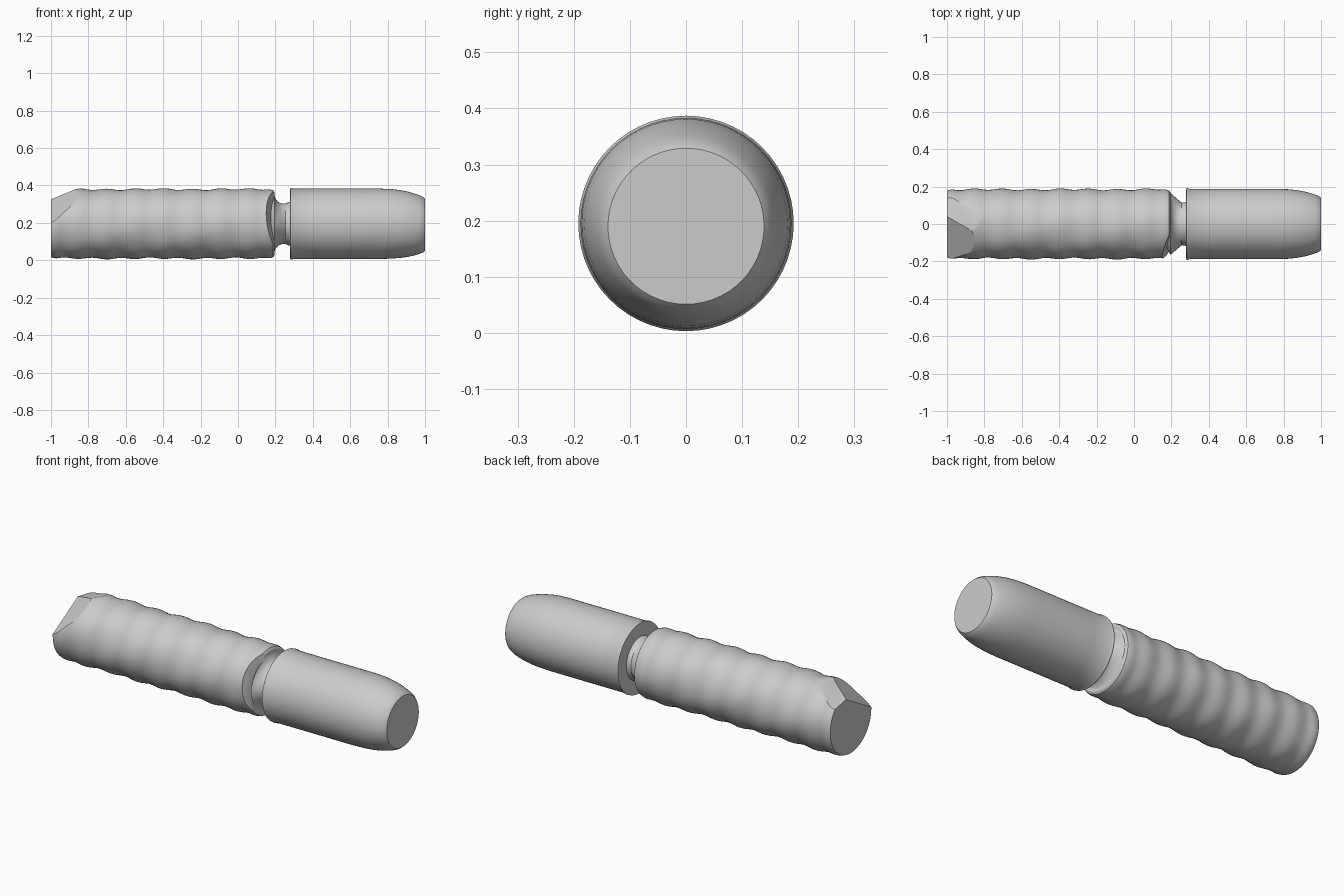
import bpy, bmesh, math
from mathutils import Vector

if "Cube" in bpy.data.objects:
    bpy.data.objects.remove(bpy.data.objects["Cube"])

CZ = 0.195   # height of the long axis
SEG = 56

grey = bpy.data.materials.new("plain grey")
grey.diffuse_color = (0.6, 0.6, 0.6, 1)
grey.use_nodes = True
grey.node_tree.nodes["Principled BSDF"].inputs["Base Color"].default_value = grey.diffuse_color


def lathe(name, profile, wobble=None):
    """Closed turned solid along x from (x, radius) pairs."""
    bm = bmesh.new()
    rings = []
    for x, r in profile:
        ring = []
        for i in range(SEG):
            a = 2 * math.pi * i / SEG
            rr = r + (wobble(x, a, r) if wobble else 0)
            ring.append(bm.verts.new((x, rr * math.cos(a), CZ + rr * math.sin(a))))
        rings.append(ring)
    for p, q in zip(rings, rings[1:]):
        for i in range(SEG):
            j = (i + 1) % SEG
            bm.faces.new((p[i], p[j], q[j], q[i]))
    bm.faces.new(rings[0])
    bm.faces.new(rings[-1])
    bmesh.ops.recalc_face_normals(bm, faces=bm.faces)
    return name, bm


def slice_off(bm, a, b, c, away):
    """Cut a flat facet through three points, removing the side holding 'away'."""
    a, b, c, away = map(Vector, (a, b, c, away))
    n = (b - a).cross(c - a).normalized()
    if n.dot(away - a) < 0:
        n = -n
    geom = bm.verts[:] + bm.edges[:] + bm.faces[:]
    cut = bmesh.ops.bisect_plane(bm, geom=geom, plane_co=a, plane_no=n, clear_outer=True)
    edges = [e for e in cut["geom_cut"] if isinstance(e, bmesh.types.BMEdge)]
    bmesh.ops.holes_fill(bm, edges=edges, sides=0)


def finish(name, bm):
    bmesh.ops.recalc_face_normals(bm, faces=bm.faces)
    me = bpy.data.meshes.new(name)
    bm.to_mesh(me)
    bm.free()
    me.materials.append(grey)
    ob = bpy.data.objects.new(name, me)
    bpy.context.collection.objects.link(ob)
    bpy.context.view_layer.objects.active = ob
    ob.select_set(True)
    bpy.ops.object.shade_smooth_by_angle(angle=math.radians(30))
    ob.select_set(False)


# Rippled shank with soft rings
def ripple(x, a, r):
    fade = max(0, min(1, (0.17 - x) / 0.05, (x + 1) / 0.06))
    ring = math.cos(2 * math.pi * (x + 0.09) / 0.153)
    return fade * (0.004 * ring + 0.0015 * math.sin(5 * a + 14 * x))


profile = [(-1, 0.178), (-0.99, 0.182)]
profile += [(-0.97 + 0.0175 * i, 0.185) for i in range(65)]
profile += [(0.17, 0.184), (0.188, 0.179), (0.195, 0.168)]
name, shank = lathe("shank", profile, ripple)

# Two chipped facets at the tail, meeting at a ridge
tip, ridge = (-0.86, -0.04, 0.383), (-1, 0.04, 0.326)
slice_off(shank, tip, ridge, (-1, -0.18, 0.20), (-1, -0.15, 0.385))
slice_off(shank, tip, ridge, (-0.93, 0.12, 0.333), (-1, 0.15, 0.385))
# Slanted chip at the neck end
slice_off(shank, (0.15, -0.17, 0.27), (0.19, -0.05, 0.375), (0.19, -0.15, 0.06), (0.25, -0.2, 0.27))
finish(name, shank)


# Narrow waist between shank and head, with tapered shoulders on both sides
def shoulder(x, a, r):
    if x < 0.19:
        return 0
    return math.cos(a) ** 4 * max(0, 0.165 - (x - 0.195) * 0.85 - r)


finish(*lathe("neck", [(0.13, 0.12), (0.17, 0.122), (0.195, 0.15), (0.20, 0.135),
                       (0.215, 0.117), (0.235, 0.108), (0.255, 0.109),
                       (0.27, 0.116), (0.30, 0.12)], shoulder))


# Smooth head with a thin lip and a rounded, flat-ended nose set slightly low
def droop(x, a, r):
    return -0.005 * math.sin(a) * max(0, (x - 0.82) / 0.18)


finish(*lathe("head", [(0.279, 0.182), (0.28, 0.191), (0.288, 0.192), (0.296, 0.188),
                       (0.40, 0.188), (0.60, 0.188), (0.76, 0.188), (0.82, 0.186),
                       (0.87, 0.181), (0.91, 0.174), (0.945, 0.165), (0.97, 0.157),
                       (0.99, 0.148), (1.0, 0.139)], droop))
